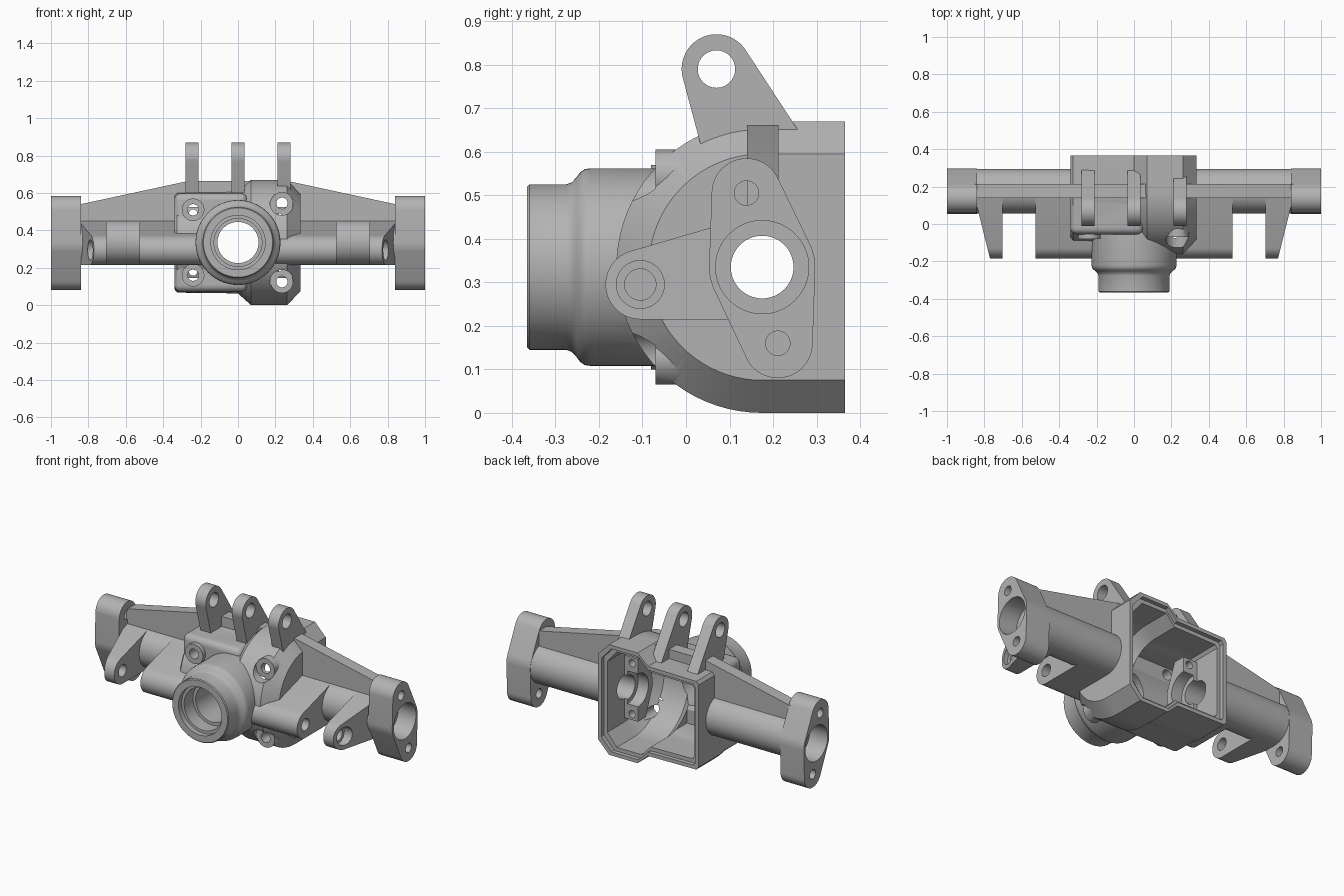
import bpy, bmesh, math
from mathutils import Vector
from mathutils.geometry import convex_hull_2d

if "Cube" in bpy.data.objects:
    bpy.data.objects.remove(bpy.data.objects["Cube"], do_unlink=True)

grey = bpy.data.materials.new("cast_grey")
grey.use_nodes = True
COLOR = (0.45, 0.45, 0.45, 1)
grey.diffuse_color = COLOR
grey.node_tree.nodes["Principled BSDF"].inputs["Base Color"].default_value = COLOR

AY, AZ = 0.175, 0.335          # axle centre line
AXLE = (AY, AZ)
PINION = (0, AZ)
LINK = (-0.105, 0.295)         # lower link pivot
parts, cutters = [], []


def circle(c, r, n=64):
    return [(c[0] + r * math.cos(2 * math.pi * i / n),
             c[1] + r * math.sin(2 * math.pi * i / n)) for i in range(n)]


def hull(pts):
    vs = [Vector(p) for p in pts]
    return [tuple(vs[i]) for i in convex_hull_2d(vs)]


def loft(name, rings, cutter=False):
    """Skin closed rings of equal length and cap both ends."""
    bm = bmesh.new()
    rows = [[bm.verts.new(p) for p in ring] for ring in rings]
    n = len(rows[0])
    for a, b in zip(rows, rows[1:]):
        for i in range(n):
            j = (i + 1) % n
            bm.faces.new((a[i], a[j], b[j], b[i]))
    bm.faces.new(rows[0])
    bm.faces.new(rows[-1])
    bmesh.ops.recalc_face_normals(bm, faces=bm.faces)
    mesh = bpy.data.meshes.new(name)
    bm.to_mesh(mesh)
    bm.free()
    obj = bpy.data.objects.new(name, mesh)
    bpy.context.collection.objects.link(obj)
    if cutter:
        obj.hide_render = True
        cutters.append(obj)
    else:
        mesh.materials.append(grey)
        parts.append(obj)
    return obj


def place(axis, t, p):
    return (t, p[0], p[1]) if axis == "x" else (p[0], t, p[1])


def prism(name, axis, pts, lo, hi, cutter=False):
    return loft(name, [[place(axis, t, p) for p in pts] for t in (lo, hi)], cutter)


def lathe(name, axis, c, profile, cutter=False):
    return loft(name, [[place(axis, t, p) for p in circle(c, r)] for t, r in profile], cutter)


def rod(name, axis, c, r, lo, hi, cutter=False):
    return lathe(name, axis, c, [(lo, r), (hi, r)], cutter)


def box(name, x, y, z, cutter=False):
    return prism(name, "y", [(x[0], z[0]), (x[1], z[0]), (x[1], z[1]), (x[0], z[1])], *y, cutter)


def boolean(obj, others, op="DIFFERENCE"):
    bpy.context.view_layer.objects.active = obj
    for o in others:
        m = obj.modifiers.new("cut", "BOOLEAN")
        m.operation, m.object, m.solver = op, o, "EXACT"
        bpy.ops.object.modifier_apply(modifier=m.name)
        if op == "UNION":
            parts.remove(o)
            bpy.data.objects.remove(o, do_unlink=True)


# Gear case outline: distance from the axle line at each x
CASE = [(-0.34, 0.25), (-0.325, 0.268), (0, 0.272), (0.07, 0.335), (0.262, 0.335), (0.335, 0.26)]


def inset(t):
    return [(x * (1 - t / 0.34), r - t) for x, r in CASE]


def gear_case(name, profile, back, cutter=False):
    """Round front half about the axle line, straight sides to the back."""
    rings = []
    for x, r in profile:
        arc = [math.pi / 2 + math.pi * i / 40 for i in range(41)]
        ring = [(x, AY + r * math.cos(a), AZ + r * math.sin(a)) for a in arc]
        rings.append(ring + [(x, back, AZ - r), (x, back, AZ + r)])
    return loft(name, rings, cutter)


def outline(profile):
    return [(x, AZ + r) for x, r in profile] + [(x, AZ - r) for x, r in reversed(profile)]


# Shared cutters
cavity = gear_case("cavity_cutter", inset(0.045), 0.45, True)
side_cavity = box("side_cavity_cutter", (-0.293, 0), (-0.01, 0.2), (0.12, 0.55), True)
rim = prism("rim_cutter", "y", outline(inset(0.022)), 0.34, 0.45, True)
axle_bore = rod("axle_bore_cutter", "x", AXLE, 0.072, -1.1, 1.1, True)
pinion_bore = lathe("pinion_bore_cutter", "y", PINION,
                    [(-0.5, 0.145), (-0.335, 0.145), (-0.335, 0.128), (-0.25, 0.128),
                     (-0.25, 0.11), (0.05, 0.11)], True)

# Gear housing with pinion neck and bolt bosses
housing = gear_case("gear_housing", CASE, 0.365)
side = box("side_block", (-0.34, 0.05), (-0.055, AY), (0.072, 0.598))
bev = side.modifiers.new("round", "BEVEL")
bev.width, bev.segments = 0.035, 5
bpy.context.view_layer.objects.active = side
bpy.ops.object.modifier_apply(modifier=bev.name)
neck = lathe("pinion_neck", "y", PINION,
             [(-0.365, 0.185), (-0.36, 0.19), (-0.275, 0.19), (-0.262, 0.195), (-0.252, 0.206),
              (-0.243, 0.218), (-0.233, 0.225), (-0.22, 0.227), (0.03, 0.227)])
adds, bolt_cuts = [side, neck], []
for x, dz, front in ((-0.24, 0.175, -0.08), (0.235, 0.21, -0.07)):
    for s in (1, -1):
        c = (x, AZ + s * dz)
        adds.append(rod("bolt_boss", "y", c, 0.06, front, 0.06))
        bolt_cuts.append(rod("spot_face_cutter", "y", c, 0.064, -0.3, front, True))
        bolt_cuts.append(rod("bolt_hole_cutter", "y", c, 0.03, -0.2, 0.1, True))
boolean(housing, adds, "UNION")
boolean(housing, [cavity, side_cavity, rim, axle_bore, pinion_bore] + bolt_cuts)

# Brace plate running over the housing and both tubes
brace = prism("brace_plate", "y", [(-0.85, 0.42), (-0.85, 0.538), (-0.27, 0.663), (0.27, 0.663),
                                   (0.85, 0.538), (0.85, 0.42)], 0.14, 0.213)
boolean(brace, [cavity])

# Upper link ears
for x, name in ((-0.245, "right"), (0, "middle"), (0.245, "left")):
    pivot = (0.07, 0.79)
    ear = prism(name + "_upper_link_ear", "x",
                hull(circle(pivot, 0.08) + [(0.038, 0.6), (0.29, 0.6)]), x - 0.035, x + 0.035)
    hole = rod("ear_hole_cutter", "x", pivot, 0.043, x - 0.1, x + 0.1, True)
    boolean(ear, [cavity, hole])

# Parts repeated at both ends
for s, name in ((1, "left"), (-1, "right")):
    tube = rod(name + "_axle_tube", "x", AXLE, 0.12, s * 0.31, s * 0.9)
    boolean(tube, [axle_bore, rod("seat_cutter", "x", AXLE, 0.107, s * 0.88, s * 1.1, True)])

    # End flange with two bolt holes and a bearing seat
    bolts = [(0.139, 0.505), (0.211, 0.16)]
    flange = prism(name + "_end_flange", "x",
                   hull(circle(AXLE, 0.122) + circle(bolts[0], 0.08) + circle(bolts[1], 0.08)),
                   s * 0.84, s)
    seat = rod("seat_cutter", "x", AXLE, 0.107, s * 0.88, s * 1.1, True)
    holes = [rod("flange_hole_cutter", "x", b, 0.028, s * 0.8, s * 1.1, True) for b in bolts]
    boolean(flange, [axle_bore, seat] + holes)

    # Lower link mounts: wide inner block and tapered outer ear
    arm = hull(circle(LINK, 0.08) + circle(AXLE, 0.12))
    inner = prism(name + "_inner_link_mount", "x", arm, s * 0.17, s * 0.527)
    pin = rod("pin_cutter", "x", LINK, 0.036, s * 0.35, s * 0.9, True)
    boolean(inner, [cavity, side_cavity, axle_bore, pinion_bore, pin])
    outer = loft(name + "_outer_link_ear",
                 [[(s * 0.703, y, z) for y, z in arm],
                  [(s * (0.77 + 0.25 * (y + 0.185)), y, z) for y, z in arm]])
    recess = rod("recess_cutter", "x", LINK, 0.055, s * 0.75, s * 0.95, True)
    boolean(outer, [axle_bore, seat, pin, recess])

    # Bearing cradle inside the housing
    half = [p for p in circle(AXLE, 0.14) if p[0] <= AY + 0.001]
    pads = [(y, AZ + d) for y in (0.1, AY) for d in (-0.19, 0.19)]
    cradle = prism(name + "_bearing_cradle", "x", hull(half + pads), s * 0.2, s * 0.31)
    cuts = [rod("cradle_cutter", "x", AXLE, 0.1, s * 0.1, s * 0.27, True), axle_bore]
    cuts += [rod("screw_cutter", "y", (s * 0.24, AZ + d), 0.022, 0.08, 0.3, True)
             for d in (-0.155, 0.155)]
    boolean(cradle, cuts)

# Remove the cutters and smooth the round surfaces
for c in cutters:
    bpy.data.objects.remove(c, do_unlink=True)
bpy.ops.object.select_all(action="DESELECT")
for p in parts:
    p.data.materials.clear()
    p.data.materials.append(grey)
    p.select_set(True)
bpy.context.view_layer.objects.active = parts[0]
bpy.ops.object.shade_smooth_by_angle(angle=math.radians(30))
